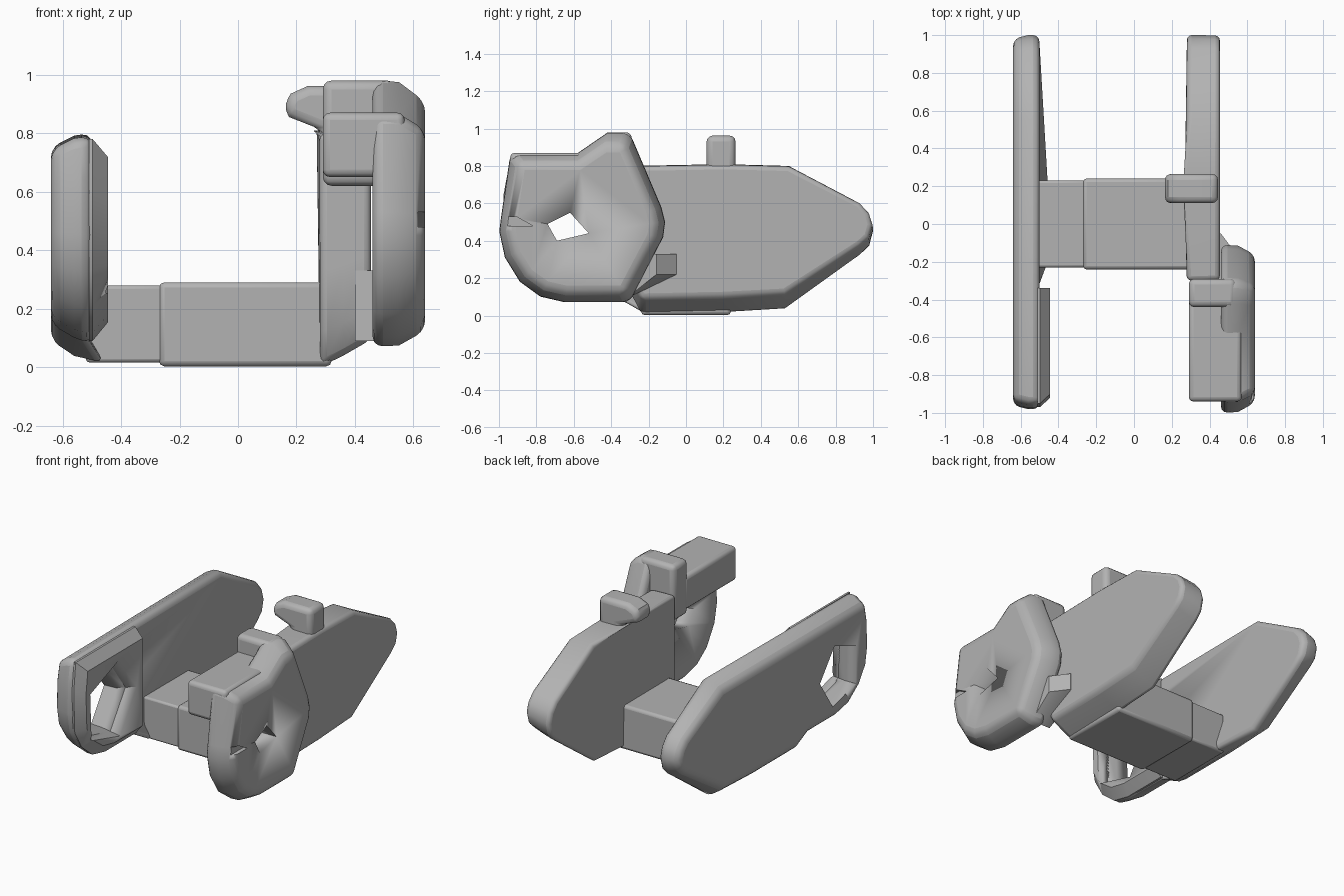
import bpy
import bmesh
from math import radians, cos, sin, pi

cube = bpy.data.objects.get("Cube")
if cube:
    bpy.data.objects.remove(cube, do_unlink=True)

grey = bpy.data.materials.new("plain grey")
grey.use_nodes = True
tone = (0.45, 0.45, 0.45, 1)
grey.diffuse_color = tone
grey.node_tree.nodes["Principled BSDF"].inputs["Base Color"].default_value = tone


def inset(outline, sy, sz, cy, cz):
    return [(cy + (y - cy) * sy, cz + (z - cz) * sz) for y, z in outline]


def ngon(n, radius, cy, cz, turn=0.0):
    return [(cy + radius * cos(turn + 2 * pi * i / n),
             cz + radius * sin(turn + 2 * pi * i / n)) for i in range(n)]


def loft(name, rings, bevel=0.0, segments=3):
    """Skin (x, yz outline) rings; x may be a function of y and z."""
    bm = bmesh.new()
    loops = [[bm.verts.new((x(y, z) if callable(x) else x, y, z)) for y, z in outline]
             for x, outline in rings]
    n = len(loops[0])
    for a, b in zip(loops, loops[1:]):
        for i in range(n):
            j = (i + 1) % n
            bm.faces.new((a[i], a[j], b[j], b[i]))
    bm.faces.new(loops[0])
    bm.faces.new(loops[-1])
    return finish(name, bm, bevel, segments)


def finish(name, bm, bevel, segments=3):
    bmesh.ops.recalc_face_normals(bm, faces=bm.faces)
    mesh = bpy.data.meshes.new(name)
    bm.to_mesh(mesh)
    bm.free()
    mesh.materials.append(grey)
    ob = bpy.data.objects.new(name, mesh)
    bpy.context.collection.objects.link(ob)
    if bevel:
        mod = ob.modifiers.new("soft_edges", 'BEVEL')
        mod.width = bevel
        mod.segments = segments
        mod.limit_method = 'ANGLE'
        mod.angle_limit = radians(40)
    smooth(ob)
    return ob


def smooth(ob):
    bpy.ops.object.select_all(action='DESELECT')
    ob.select_set(True)
    bpy.context.view_layer.objects.active = ob
    bpy.ops.object.shade_smooth_by_angle(angle=radians(35))


def box(name, x, y, z, bevel, segments=3):
    outline = [(y[0], z[0]), (y[1], z[0]), (y[1], z[1]), (y[0], z[1])]
    return loft(name, [(x[0], outline), (x[1], outline)], bevel, segments)


def cut(ob, cutter):
    mod = ob.modifiers.new("opening", 'BOOLEAN')
    mod.operation = 'DIFFERENCE'
    mod.solver = 'EXACT'
    mod.object = cutter
    cutter.hide_render = True
    cutter.hide_set(True)


# Shared pointed rear end of both side plates, from top to bottom
tail = [(0.55, 0.8), (0.93, 0.58), (0.98, 0.52), (1.0, 0.45),
        (0.98, 0.37), (0.93, 0.32), (0.53, 0.03)]

# Left plate, its underside slanting up towards the outside
left_outline = [(-0.3, 0.8), (0.2, 0.81)] + tail + \
               [(0.2, 0.01), (-0.24, 0.0), (-0.3, 0.12), (-0.3, 0.33)]
loft("left_plate", [
    (lambda y, z: 0.245 if z > 0.75 and 0 < y < 0.4 else 0.28, left_outline),
    (0.36, inset(left_outline, 1, 0.95, 0.3, 0.78)),
    (0.455, inset(left_outline, 0.995, 0.88, 0.3, 0.78))], 0.025)

# Left front cover with a raised peak
cover = [(-1.0, 0.45), (-0.99, 0.53), (-0.94, 0.87), (-0.58, 0.87), (-0.42, 0.98),
         (-0.3, 0.98), (-0.13, 0.58), (-0.11, 0.5), (-0.12, 0.42), (-0.3, 0.07),
         (-0.65, 0.07), (-0.78, 0.1), (-0.89, 0.18), (-0.97, 0.31)]
cover_ob = loft("left_front_cover", [
    (0.46, cover), (0.55, inset(cover, 0.99, 0.99, -0.55, 0.48)),
    (0.64, inset(cover, 0.88, 0.86, -0.55, 0.46))], 0.035)

# Small slanted opening and dent in the cover
slot = [(-0.74, 0.49), (-0.62, 0.55), (-0.52, 0.44), (-0.69, 0.4)]
cut(cover_ob, loft("cover_slot_cutter", [(0.4, slot), (0.7, slot)]))
dent = [(-1.05, 0.48), (-0.82, 0.48), (-0.91, 0.53), (-1.05, 0.53)]
cut(cover_ob, loft("cover_dent_cutter", [(0.615, dent), (0.7, dent)]))

# Flange, post and wedge that tie the cover to the left plate
box("cover_flange", (0.29, 0.57), (-0.94, -0.4), (0.65, 0.87), 0.025)
box("cover_post", (0.29, 0.54), (-0.44, -0.29), (0.62, 0.98), 0.03)
wedge = [(-0.32, 0.09), (-0.05, 0.22), (-0.05, 0.33), (-0.3, 0.33)]
loft("cover_wedge", [(0.4, wedge), (0.46, wedge),
                     (0.54, inset(wedge, 0.6, 1, -0.32, 0.2))])

# Hooked knob on top of the left plate
knob = [(0.155, 0.89), (0.18, 0.935), (0.24, 0.962), (0.445, 0.962), (0.445, 0.74),
        (0.27, 0.74), (0.29, 0.81), (0.175, 0.855)]
bm = bmesh.new()
ends = [[bm.verts.new((x, y, z)) for x, z in knob] for y in (0.11, 0.265)]
for i in range(len(knob)):
    j = (i + 1) % len(knob)
    bm.faces.new((ends[0][i], ends[0][j], ends[1][j], ends[1][i]))
for end in ends:
    bm.faces.new(end)
finish("knob", bm, 0.035)

# Right plate with a rounded front, thicker along the lower inside edge
right_outline = [(-0.95, 0.79)] + tail + [
    (0.2, 0.015), (-0.24, 0.015), (-0.36, 0.08), (-0.65, 0.08),
    (-0.78, 0.11), (-0.89, 0.2), (-0.96, 0.32), (-0.98, 0.45), (-0.975, 0.65)]
right_ob = loft("right_plate", [
    (lambda y, z: -0.455 if z < 0.05 and y < 0.4 else -0.5, right_outline),
    (-0.56, inset(right_outline, 1, 0.96, 0, 0.6)),
    (-0.64, inset(right_outline, 0.98, 0.84, 0, 0.5))], 0.035)

# Chamfered lip around the right opening
lip = [(-0.95, 0.78), (-0.34, 0.78), (-0.34, 0.09), (-0.65, 0.09),
       (-0.78, 0.12), (-0.89, 0.21), (-0.96, 0.33), (-0.97, 0.6)]
lip_ob = loft("right_front_lip", [
    (-0.51, lip), (-0.497, lip), (-0.445, inset(lip, 0.92, 0.82, -0.34, 0.44))])

# Five-sided opening, wider on the inside
opening = loft("right_opening_cutter", [
    (-0.7, ngon(5, 0.2, -0.66, 0.4, 1.3)), (-0.56, ngon(5, 0.21, -0.66, 0.4, 1.3)),
    (-0.42, ngon(5, 0.27, -0.66, 0.42, 1.3))])
for ob in (right_ob, lip_ob):
    cut(ob, opening)

# Stepped cross bridge
box("bridge", (-0.27, 0.32), (-0.24, 0.24), (0.003, 0.29), 0.018, 2)
box("bridge_socket", (-0.52, -0.25), (-0.23, 0.23), (0.016, 0.28), 0.012, 2)
